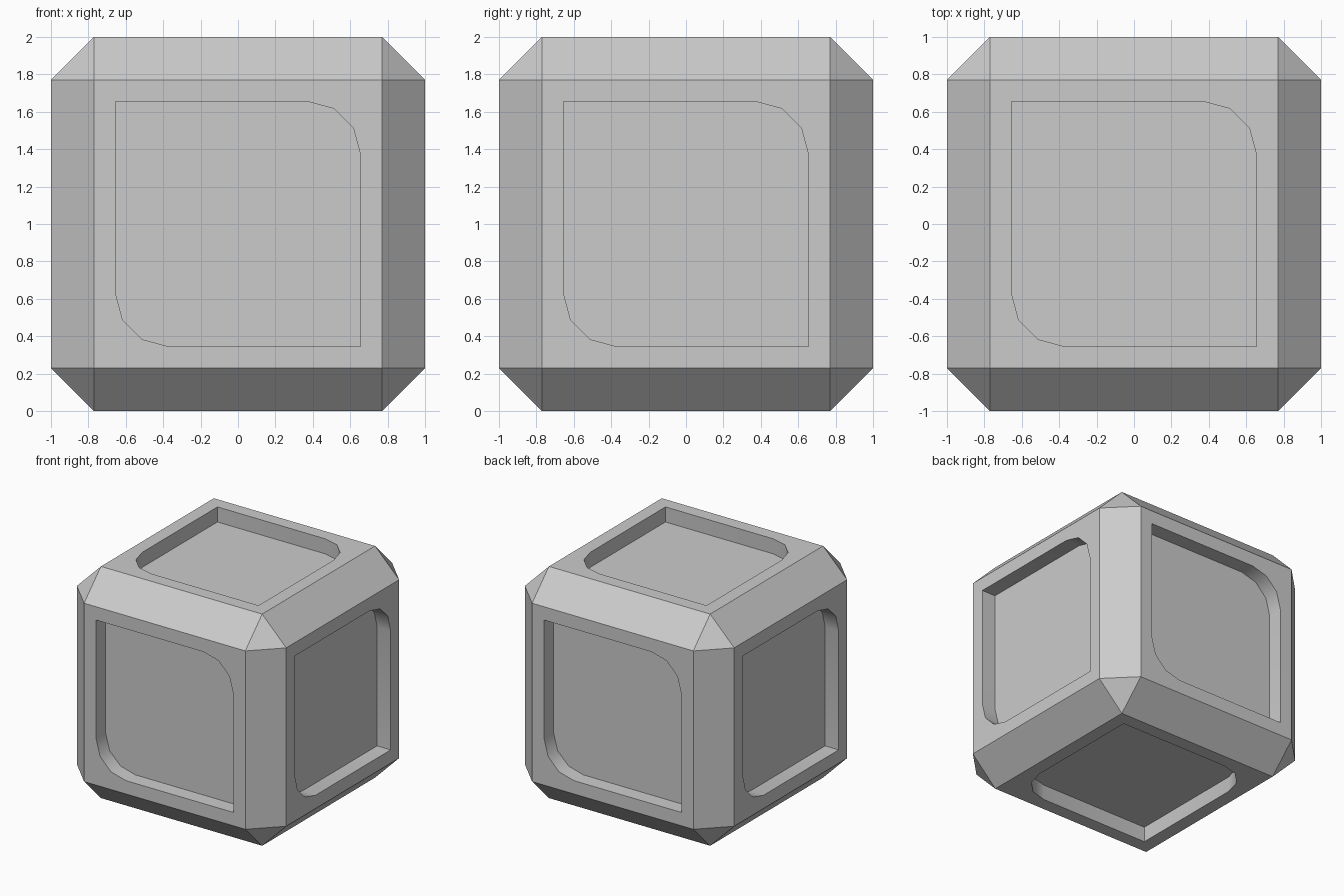
import bpy, bmesh, math
from mathutils import Vector

if "Cube" in bpy.data.objects:
    bpy.data.objects.remove(bpy.data.objects["Cube"])

H, CHAMFER = 1.0, 0.23          # half size of the cube, edge chamfer
P, R, DEPTH = 0.655, 0.285, 0.13  # half size, corner radius and depth of panels
CENTRE = Vector((0, 0, H))


def make_object(name, bm):
    bmesh.ops.recalc_face_normals(bm, faces=bm.faces[:])
    mesh = bpy.data.meshes.new(name)
    bm.to_mesh(mesh)
    bm.free()
    obj = bpy.data.objects.new(name, mesh)
    bpy.context.collection.objects.link(obj)
    return obj


# Chamfered cube body
bm = bmesh.new()
bmesh.ops.create_cube(bm, size=2 * H)
bmesh.ops.bevel(bm, geom=bm.edges[:], offset=CHAMFER, segments=1, affect='EDGES')
bmesh.ops.translate(bm, verts=bm.verts[:], vec=CENTRE)
body = make_object("chamfered_crate", bm)

# Panel outline: two opposite corners rounded, two sharp
half = [(P, -P)]
for i in range(4):
    a = math.radians(30 * i)
    half.append((P - R + R * math.cos(a), P - R + R * math.sin(a)))
outline = half + [(-x, -y) for x, y in half]

# Recess cutters, one prism per side (u x v points outward)
bm = bmesh.new()
X, Y, Z = Vector((1, 0, 0)), Vector((0, 1, 0)), Vector((0, 0, 1))
for u, v in [(X, Z), (Y, Z), (-X, Z), (-Y, Z), (X, Y), (X, -Y)]:
    n = u.cross(v)
    floor = [bm.verts.new(CENTRE + u * a + v * b + n * (H - DEPTH)) for a, b in outline]
    face = bm.faces.new(floor)
    ext = bmesh.ops.extrude_face_region(bm, geom=[face], use_keep_orig=True)
    top = [g for g in ext["geom"] if isinstance(g, bmesh.types.BMVert)]
    bmesh.ops.translate(bm, verts=top, vec=n * (DEPTH + 0.1))
cutter = make_object("panel_cutter", bm)
cutter.hide_render = True

# Cut the recessed panels
mod = body.modifiers.new("panels", 'BOOLEAN')
mod.operation = 'DIFFERENCE'
mod.solver = 'EXACT'
mod.object = cutter
bpy.context.view_layer.objects.active = body
body.select_set(True)
bpy.ops.object.modifier_apply(modifier=mod.name)
bpy.data.objects.remove(cutter)

# Smooth only the rounded recess corners
bpy.ops.object.shade_smooth_by_angle(angle=math.radians(32))
